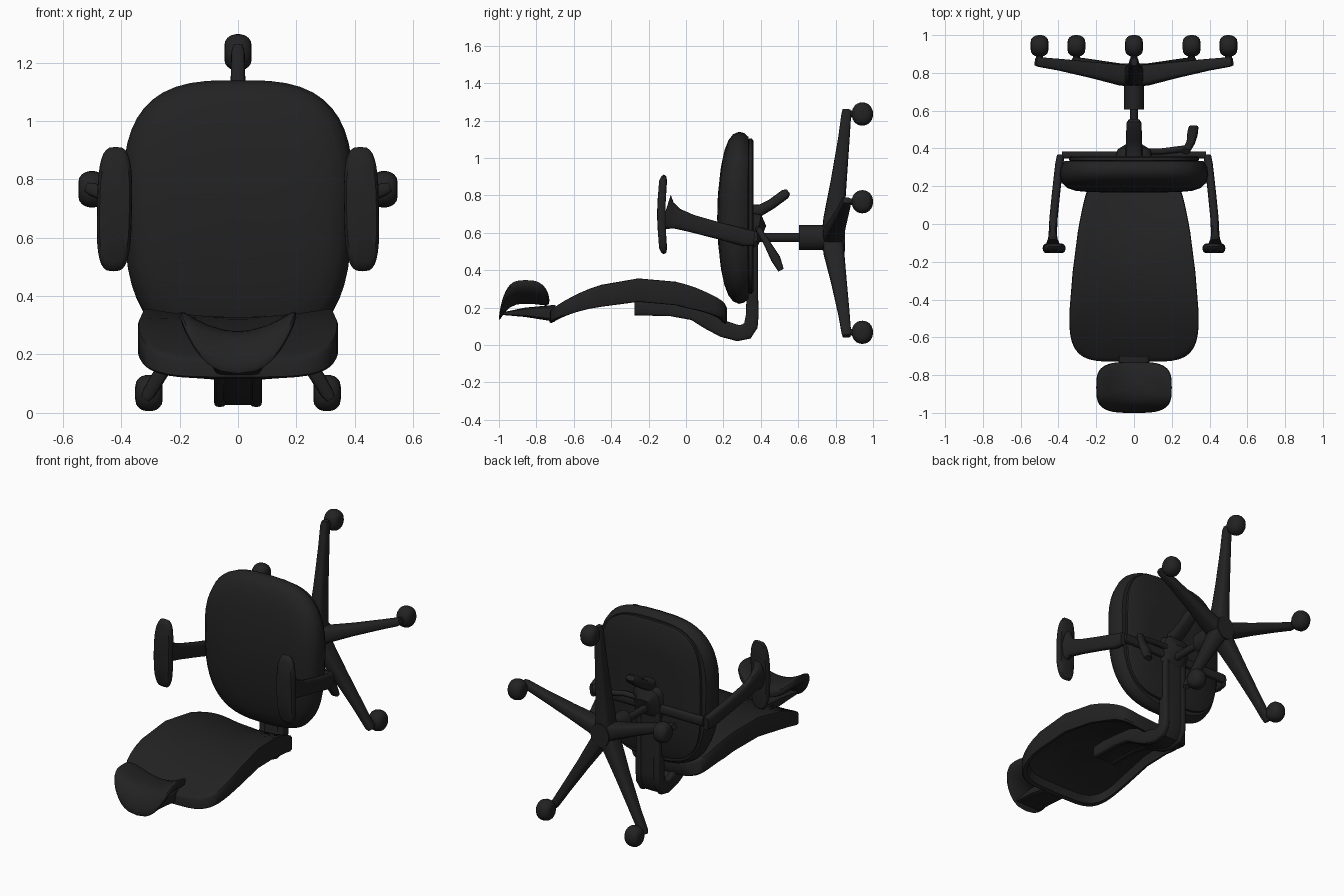
import bpy, bmesh, math
from mathutils import Vector

if "Cube" in bpy.data.objects:
    bpy.data.objects.remove(bpy.data.objects["Cube"], do_unlink=True)

black = bpy.data.materials.new("soft_black")
black.use_nodes = True
colour = (0.016, 0.016, 0.016, 1)
black.diffuse_color = colour
black.node_tree.nodes["Principled BSDF"].inputs["Base Color"].default_value = colour


def finish(name, bm):
    bmesh.ops.recalc_face_normals(bm, faces=bm.faces)
    mesh = bpy.data.meshes.new(name)
    bm.to_mesh(mesh)
    bm.free()
    mesh.materials.append(black)
    ob = bpy.data.objects.new(name, mesh)
    bpy.context.collection.objects.link(ob)
    bpy.ops.object.select_all(action='DESELECT')
    ob.select_set(True)
    bpy.context.view_layer.objects.active = ob
    bpy.ops.object.shade_smooth_by_angle(angle=math.radians(40))
    return ob


def rounded(n, power):
    """Unit superellipse points."""
    pts = []
    for i in range(n):
        t = math.tau * i / n
        c, s = math.cos(t), math.sin(t)
        pts.append((math.copysign(abs(c) ** (2 / power), c),
                    math.copysign(abs(s) ** (2 / power), s)))
    return pts


def skin(name, rings):
    """Join rings of points and cap both ends."""
    bm = bmesh.new()
    loops = [[bm.verts.new(p) for p in r] for r in rings]
    n = len(loops[0])
    for a, b in zip(loops, loops[1:]):
        for i in range(n):
            j = (i + 1) % n
            bm.faces.new((a[i], a[j], b[j], b[i]))
    bm.faces.new(loops[0])
    bm.faces.new(loops[-1])
    return finish(name, bm)


def cushion(name, power, rings, place, n=48):
    """Stack of scaled outlines (scale, height), bent into shape by place()."""
    unit = rounded(n, power)
    return skin(name, [[place(a * s, b * s, h) for a, b in unit] for s, h in rings])


def sweep(name, stations, side, power=3, n=16):
    """Bar through stations (point, half width along side, half depth)."""
    pts = [Vector(s[0]) for s in stations]
    side = Vector(side).normalized()
    unit = rounded(n, power)
    rings = []
    for i, (_, w, d) in enumerate(stations):
        tangent = pts[min(i + 1, len(pts) - 1)] - pts[max(i - 1, 0)]
        other = tangent.cross(side).normalized()
        rings.append([pts[i] + side * a * w + other * b * d for a, b in unit])
    return skin(name, rings)


# Seat cushion, curving away at both ends, and the shell behind it
cushion("seat_cushion", 3,
        [(.03, .167), (.3, .167), (.6, .169), (.78, .175), (.9, .19), (.97, .216),
         (1, .258), (.985, .3), (.94, .332), (.5, .338)],
        lambda a, b, h: Vector((a * .392 * (1 + .04 * b), h + .3 * b * b * (.34 - h), .68 + b * .46)))
cushion("seat_shell", 3.5, [(.9, .33), (1, .336), (1, .352), (.97, .36), (.5, .36)],
        lambda a, b, h: Vector((a * .345, h, .69 + b * .415)))


# Backrest: dished top, deep rim, hollow underside, squarer at the seat end
def back_place(a, b, h):
    y = -.255 + .475 * b
    x = a * (.325 - .05 * b - .02 * b * b) * (1 + .3 * max(b, 0) ** 8)
    dip = (.008 + .05 * (y + .73)) * (1 - (x / .33) ** 2)
    depth = min(1, .55 + 1.4 * (y + .73), .75 + 1.2 * (.22 - y))
    return Vector((x, y, .362 - .61 * (y + .2) ** 2 - dip + h * depth))


cushion("backrest", 5,
        [(.02, 0), (.2, 0), (.4, 0), (.6, 0), (.8, 0), (.95, 0), (.99, -.004), (1, -.016),
         (1, -.11), (.985, -.125), (.94, -.125), (.91, -.06), (.7, -.05), (.4, -.05), (.02, -.05)],
        back_place)


# Headrest: saddle-shaped pad with a wedge-shaped holder
def head_place(a, b, h):
    x, y = a * .2, -.865 + b * .135
    d = y + .84
    drop = 170 * d ** 4 if d < 0 else 1.5 * d * d
    return Vector((x, y, .28 + .08 * a * a - drop + h))


cushion("headrest", 3.4,
        [(.02, 0), (.25, 0), (.5, 0), (.7, 0), (.9, -.002), (.98, -.01), (1, -.025),
         (.97, -.045), (.86, -.056), (.6, -.06), (.3, -.06), (.02, -.06)], head_place)
sweep("headrest_holder", [((0, -.975, .168), .09, .008), ((0, -.86, .175), .09, .025),
                          ((0, -.7, .17), .08, .045)], (1, 0, 0), 5)

# Bent back support: two rails joined by a recessed web
spine = [(.355, .62, .03), (.355, .3, .03), (.354, .16, .034), (.347, .105, .038),
         (.322, .072, .044), (.28, .063, .043), (.2, .086, .045), (.12, .13, .046),
         (.04, .172, .04), (-.08, .19, .036), (-.2, .197, .04), (-.275, .195, .036)]
for label, sx in (("left", 1), ("right", -1)):
    sweep(label + "_support_rail", [((sx * .062, y, z), .021, d) for y, z, d in spine], (1, 0, 0), 4)
sweep("support_web", [((0, y, z), .06, d * .85) for y, z, d in spine], (1, 0, 0), 6)

# Armrests
sweep("arm_crossbar", [((x, .365, .58), .028, .018) for x in (-.38, -.2, 0, .2, .38)], (0, 0, 1))
for label, sx in (("left", 1), ("right", -1)):
    arm = [(.388, .365, .57, .02, .04), (.395, .32, .573, .022, .046), (.412, .17, .612, .022, .045),
           (.426, .03, .65, .022, .047), (.43, -.05, .676, .022, .055),
           (.43, -.09, .69, .026, .075), (.43, -.115, .698, .035, .11)]
    sweep(label + "_arm", [((sx * x, y, z), w, d) for x, y, z, w, d in arm], (1, 0, 0))
    cushion(label + "_arm_pad", 3.2,
            [(.3, -.024), (.85, -.022), (.96, -.013), (1, 0), (.96, .013), (.85, .02), (.3, .02)],
            lambda a, b, h: Vector((sx * (.423 + a * .06 - b * .004),
                                    -.13 + .012 * b * b + h, .698 + b * .213)), 32)

# Tilt mechanism and its levers
sweep("tilt_housing", [((0, .35, .6), .1, .11), ((0, .385, .6), .09, .1), ((0, .41, .59), .045, .05)],
      (1, 0, 0), 4)
sweep("tilt_paddle", [((0, .35, .71), .045, .045), ((0, .4, .722), .044, .03),
                      ((0, .46, .755), .042, .027), ((0, .53, .807), .04, .027),
                      ((0, .548, .82), .03, .015)], (1, 0, 0))
sweep("height_lever_rod", [((0, .385, .62), .016, .016), ((.15, .385, .62), .016, .016),
                           ((.28, .4, .6), .018, .018)], (0, 0, 1), 2)
sweep("height_lever_handle", [((.275, .385, .625), .02, .016), ((.3, .43, .55), .022, .018),
                              ((.31, .48, .46), .028, .026), ((.315, .508, .4), .026, .016)], (1, 0, 0))

# Gas column
sweep("column_rod", [((0, .37, .575), .02, .024), ((0, .62, .575), .02, .024)], (1, 0, 0), 2, 24)
sweep("column_sleeve", [((0, .605, .575), .052, .066), ((0, .74, .575), .052, .066)], (1, 0, 0), 2, 32)
sweep("base_hub", [((0, .73, .575), .06, .07), ((0, .79, .575), .066, .078),
                   ((0, .85, .575), .062, .074)], (1, 0, 0), 2, 32)

# Five-legged base; every caster rolls on a sideways axle
tips = [(0, 1.235), (.5, .766), (.305, .068), (-.305, .068), (-.5, .766)]
hub = Vector((0, 0, .575))
back = Vector((0, 1, 0))
for i, (x, z) in enumerate(tips, 1):
    reach = Vector((x, 0, z)) - hub
    across = reach.normalized().cross(back)
    leg = [(0, .788, .055, .06), (.15, .79, .046, .056), (.45, .816, .034, .043),
           (.8, .844, .026, .031), (1, .857, .023, .026), (1.04, .859, .016, .021)]
    sweep(f"base_leg_{i}", [(hub + reach * t + back * y, w, d) for t, y, w, d in leg], across, 3.5)
    centre = hub + reach + back * .943
    sweep(f"caster_stem_{i}", [(centre - back * .09, .018, .018), (centre - back * .02, .018, .018)],
          across, 2)
    cushion(f"caster_{i}", 2.1,
            [(.35, -.047), (.62, -.044), (.8, -.036), (.93, -.025), (1, -.009),
             (1, .009), (.93, .025), (.8, .036), (.62, .044), (.35, .047)],
            lambda a, b, h: centre + Vector((h, b * .057, a * .062)), 28)
